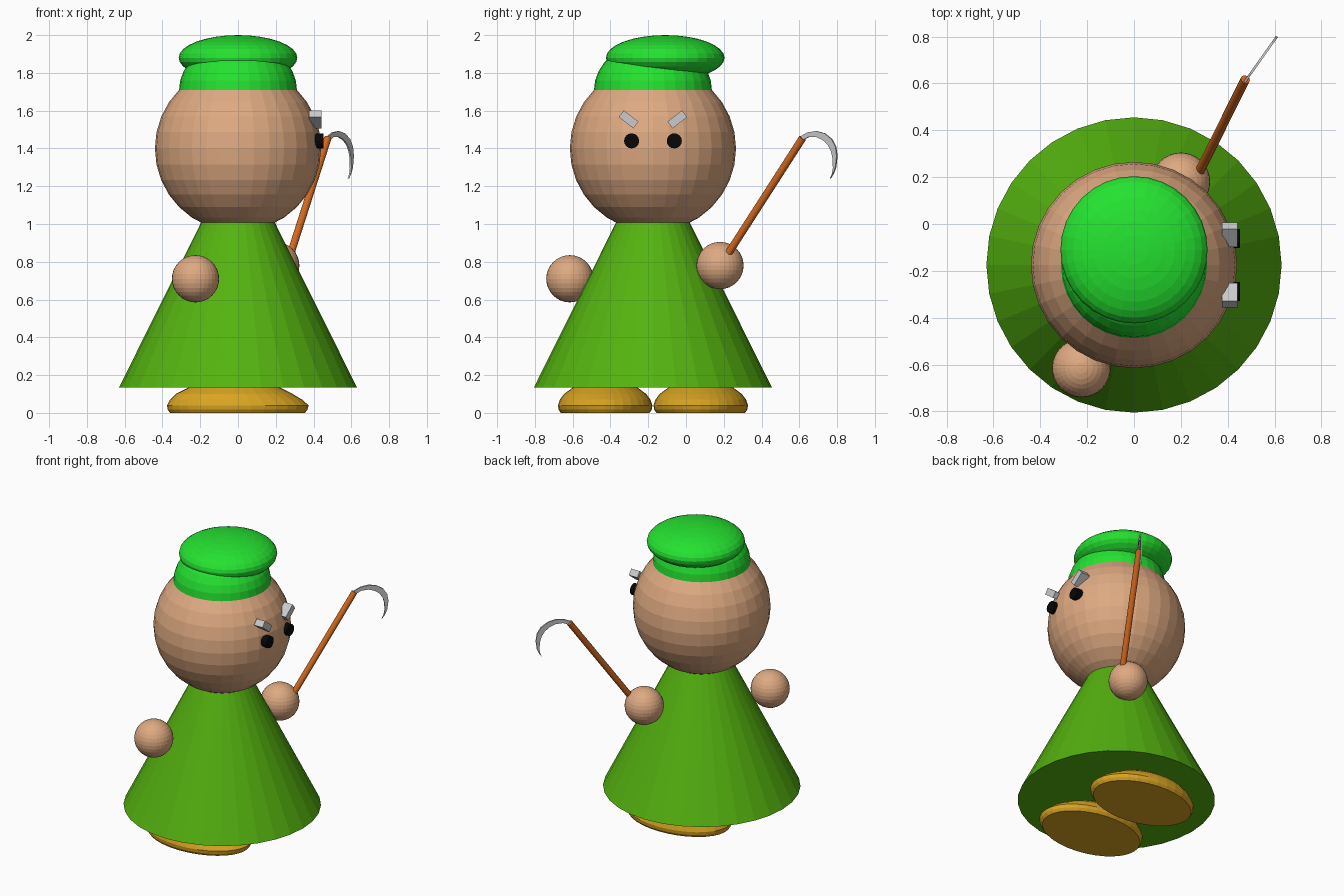
import bpy, bmesh, math
from mathutils import Vector

if "Cube" in bpy.data.objects:
    bpy.data.objects.remove(bpy.data.objects["Cube"])

BODY_Y = -0.175  # centre line of the figure; the face looks towards +x


def material(name, rgb):
    m = bpy.data.materials.new(name)
    m.diffuse_color = (*rgb, 1)
    m.use_nodes = True
    m.node_tree.nodes["Principled BSDF"].inputs["Base Color"].default_value = m.diffuse_color
    return m


SKIN = material("skin", (0.73, 0.40, 0.22))
ROBE = material("robe green", (0.09, 0.45, 0.005))
HAT = material("hat green", (0.018, 0.76, 0.03))
SHOE = material("shoe gold", (0.70, 0.38, 0.016))
WOOD = material("wood", (0.65, 0.14, 0.014))
METAL = material("light grey", (0.60, 0.60, 0.60))
BLACK = material("black", (0.002, 0.002, 0.002))


def finish(name, mat):
    ob = bpy.context.object
    ob.name = name
    ob.data.materials.append(mat)
    return ob


def from_bmesh(name, bm, mat):
    bmesh.ops.recalc_face_normals(bm, faces=bm.faces)
    me = bpy.data.meshes.new(name)
    bm.to_mesh(me)
    bm.free()
    me.materials.append(mat)
    ob = bpy.data.objects.new(name, me)
    bpy.context.collection.objects.link(ob)
    return ob


def ball(name, loc, size, mat):
    bpy.ops.mesh.primitive_uv_sphere_add(segments=32, ring_count=16, location=loc)
    bpy.context.object.scale = size
    return finish(name, mat)


def rod(name, a, b, radius, sides, mat):
    a, b = Vector(a), Vector(b)
    bpy.ops.mesh.primitive_cylinder_add(
        vertices=sides, radius=radius, depth=(b - a).length, location=(a + b) / 2,
        rotation=(b - a).to_track_quat('Z', 'Y').to_euler())
    return finish(name, mat)


# Robe, running up to a point inside the head
bpy.ops.mesh.primitive_cone_add(vertices=32, radius1=0.63, radius2=0, depth=1.265,
                                location=(0, BODY_Y, 0.135 + 1.265 / 2))
finish("robe", ROBE)

# Head, hands and the two-part cap
ball("head", (0, BODY_Y, 1.40), (0.44,) * 3, SKIN)
ball("front_hand", (-0.225, -0.615, 0.71), (0.125,) * 3, SKIN)
ball("back_hand", (0.2, 0.18, 0.78), (0.125,) * 3, SKIN)
ball("cap_band", (0, BODY_Y, 1.71), (0.312, 0.312, 0.257), HAT)
ball("cap_top", (0, -0.11, 1.88), (0.314, 0.314, 0.12), HAT)

# Eyes and slanted eyebrows, mirrored about the centre line
for side, label in ((-1, "front"), (1, "back")):
    y = BODY_Y + side * 0.113
    rod(label + "_eye", (0.38, y, 1.44), (0.452, y, 1.44), 0.04, 16, BLACK)
    bpy.ops.mesh.primitive_cube_add(size=1, location=(0.408, BODY_Y + side * 0.129, 1.554),
                                    rotation=(side * math.radians(38), 0, 0))
    brow = finish(label + "_eyebrow", METAL)
    brow.scale = (0.066, 0.098, 0.045)


# Shoes: stacked ovals with a flat sole, steeper at the heel than the toe
RINGS = [(0, -0.36, 0.355, 0.235), (0.018, -0.372, 0.368, 0.247), (0.04, -0.376, 0.374, 0.25),
         (0.07, -0.36, 0.34, 0.24), (0.10, -0.33, 0.29, 0.218), (0.135, -0.26, 0.22, 0.17),
         (0.155, -0.16, 0.11, 0.10)]


def shoe(name, cy):
    bm = bmesh.new()
    n, loops = 32, []
    for z, x0, x1, ry in RINGS:
        loops.append([bm.verts.new(((x0 + x1) / 2 + (x1 - x0) / 2 * math.cos(2 * math.pi * i / n),
                                    cy + ry * math.sin(2 * math.pi * i / n), z)) for i in range(n)])
    for lo, hi in zip(loops, loops[1:]):
        for i in range(n):
            j = (i + 1) % n
            bm.faces.new((lo[i], lo[j], hi[j], hi[i]))
    bm.faces.new(loops[0])
    bm.faces.new(loops[-1])
    from_bmesh(name, bm, SHOE)


shoe("front_shoe", BODY_Y - 0.253)
shoe("back_shoe", BODY_Y + 0.253)

# Sickle handle
rod("sickle_handle", (0.275, 0.215, 0.83), (0.475, 0.617, 1.455), 0.02, 16, WOOD)

# Sickle blade: a crescent in an upright slanted plane, given as (y, z) outline pairs
OUTER = [(0.605, 1.462), (0.645, 1.485), (0.69, 1.492), (0.735, 1.48), (0.772, 1.45),
         (0.793, 1.41), (0.80, 1.36), (0.793, 1.30), (0.78, 1.265)]
INNER = [(0.612, 1.44), (0.65, 1.46), (0.69, 1.461), (0.725, 1.445), (0.752, 1.42),
         (0.77, 1.385), (0.779, 1.345), (0.78, 1.295), (0.775, 1.265)]
TIP = (0.764, 1.24)


def blade_point(p, offset):
    y, z = p
    return Vector((0.475 + (y - 0.61) * 0.71 + offset * 0.815, y - offset * 0.58, z))


bm = bmesh.new()
outline = OUTER + [TIP] + INNER[::-1]
sides = [[bm.verts.new(blade_point(p, o)) for p in outline] for o in (-0.005, 0.005)]
n, k = len(outline), len(OUTER)
for s in sides:
    for i in range(k - 1):
        bm.faces.new((s[i], s[i + 1], s[n - 2 - i], s[n - 1 - i]))
    bm.faces.new((s[k - 1], s[k], s[k + 1]))
for i in range(n):
    j = (i + 1) % n
    bm.faces.new((sides[0][i], sides[0][j], sides[1][j], sides[1][i]))
from_bmesh("sickle_blade", bm, METAL)
